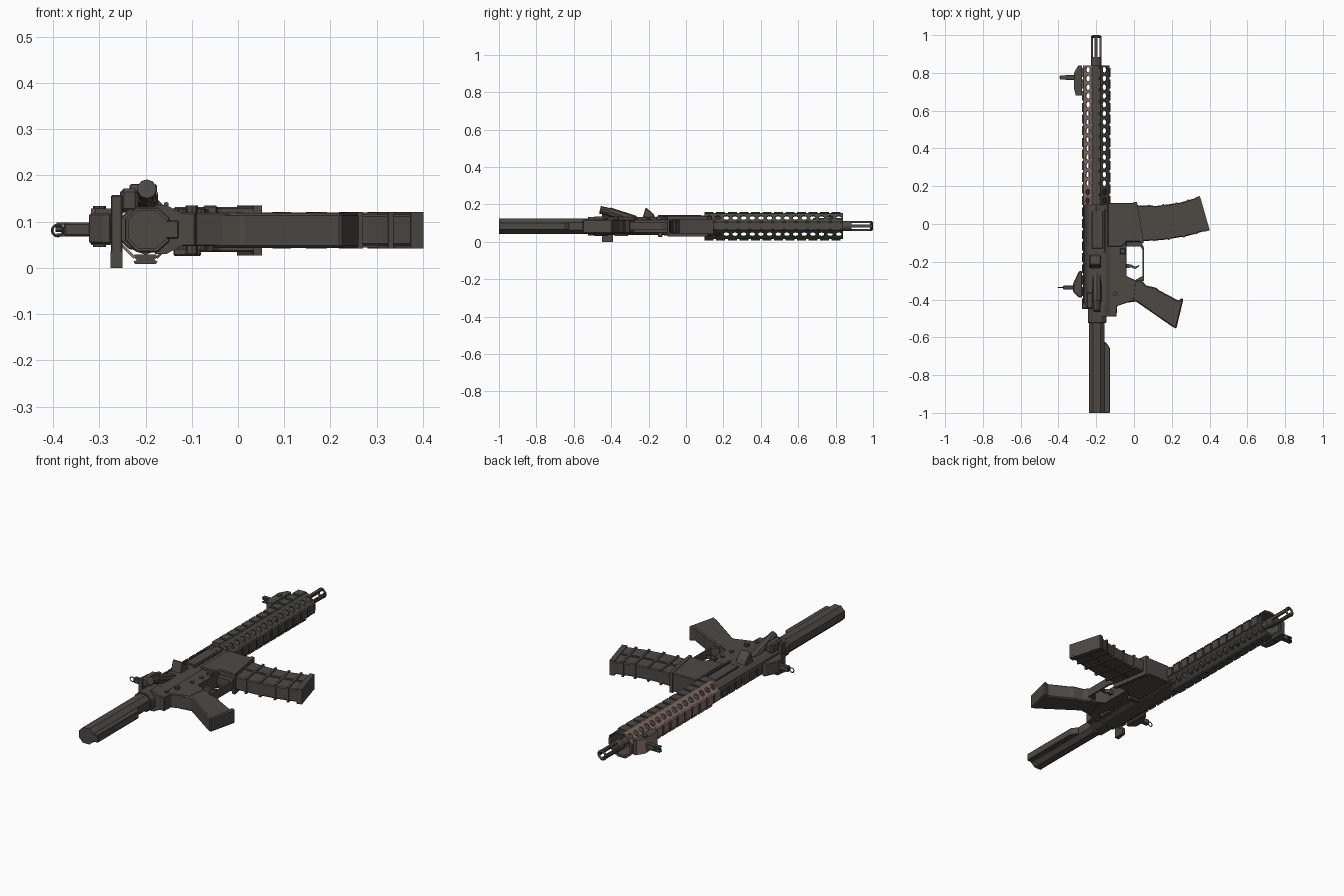
import bpy, bmesh
from math import sin, cos, pi
from mathutils import Vector, Matrix

cube = bpy.data.objects.get("Cube")
if cube:
    bpy.data.objects.remove(cube)


def material(name, rgb):
    m = bpy.data.materials.new(name)
    m.use_nodes = True
    m.diffuse_color = (*rgb, 1)
    m.node_tree.nodes["Principled BSDF"].inputs["Base Color"].default_value = (*rgb, 1)
    return m


GREY = material("dark warm grey", (0.075, 0.067, 0.059))
BROWN = material("dusty brown", (0.235, 0.165, 0.138))
GREEN = material("dark green grey", (0.06, 0.082, 0.055))
CX, CZ = -0.2, 0.084          # bore axis


def finish(name, bm, mat=GREY, bevel=0):
    bmesh.ops.recalc_face_normals(bm, faces=bm.faces)
    me = bpy.data.meshes.new(name)
    bm.to_mesh(me)
    bm.free()
    ob = bpy.data.objects.new(name, me)
    bpy.context.collection.objects.link(ob)
    me.materials.append(mat)
    if bevel:
        b = ob.modifiers.new("Bevel", 'BEVEL')
        b.width, b.segments, b.limit_method = bevel, 1, 'ANGLE'
    return ob


def tint_sides(ob):
    """Brown on faces turned to the sights, green on faces turned to the grip."""
    ob.data.materials.append(BROWN)
    ob.data.materials.append(GREEN)
    for p in ob.data.polygons:
        p.material_index = 1 if p.normal.x < -0.3 else 2 if p.normal.x > 0.3 else 0


def extrude(name, verts, direction, mat=GREY, bevel=0):
    bm = bmesh.new()
    face = bm.faces.new([bm.verts.new(v) for v in verts])
    new = bmesh.ops.extrude_face_region(bm, geom=[face], use_keep_orig=True)["geom"]
    bmesh.ops.translate(bm, vec=direction,
                        verts=[v for v in new if isinstance(v, bmesh.types.BMVert)])
    return finish(name, bm, mat, bevel)


def side(name, pts, z0, z1, bevel=0):
    """Side outline in x, y extruded through z."""
    return extrude(name, [(x, y, z0) for x, y in pts], (0, 0, z1 - z0), GREY, bevel)


def section(name, pts, y0, y1, bevel=0):
    """Cross-section in x, z extruded along y."""
    return extrude(name, [(x, y0, z) for x, z in pts], (0, y1 - y0, 0), GREY, bevel)


def box(name, x0, x1, y0, y1, z0, z1, bevel=0):
    return side(name, [(x0, y0), (x1, y0), (x1, y1), (x0, y1)], z0, z1, bevel)


def rod(name, a, b, r, n=10):
    a, b = Vector(a), Vector(b)
    bm = bmesh.new()
    turn = (b - a).to_track_quat('Z', 'Y').to_matrix().to_4x4()
    bmesh.ops.create_cone(bm, cap_ends=True, segments=n, radius1=r, radius2=r,
                          depth=(b - a).length, matrix=Matrix.Translation((a + b) / 2) @ turn)
    return finish(name, bm)


def ring(name, loc, major, minor):
    bpy.ops.mesh.primitive_torus_add(location=loc, rotation=(pi / 2, 0, 0), major_radius=major,
                                     minor_radius=minor, major_segments=12, minor_segments=4)
    bpy.context.object.name = name
    bpy.context.object.data.materials.append(GREY)


def radial(angle, t, y, n):
    """Point around the bore: t sideways, n outward."""
    return (CX + n * cos(angle) - t * sin(angle), y, CZ + n * sin(angle) + t * cos(angle))


def rail(name, angle, y0, y1):
    """Flat strip with a toothed, undercut accessory rail on it."""
    def strip(bm, ya, yb, pts):
        loops = [[bm.verts.new(radial(angle, t, y, n)) for t, n in pts] for y in (ya, yb)]
        for loop in loops:
            bm.faces.new(loop)
        for i in range(len(pts)):
            j = (i + 1) % len(pts)
            bm.faces.new((loops[0][i], loops[0][j], loops[1][j], loops[1][i]))
    bm = bmesh.new()
    strip(bm, y0, y1, [(-.024, .055), (.024, .055), (.024, .062), (.016, .069),
                       (-.016, .069), (-.024, .062)])
    count = round((y1 - y0) / 0.06)
    pitch = (y1 - y0) / count
    for i in range(count):
        ya = y0 + i * pitch
        strip(bm, ya, ya + pitch * 0.78, [(-.016, .066), (.016, .066), (.026, .070),
                                          (.022, .076), (-.022, .076), (-.026, .070)])
    return finish(name, bm)


def vented_wall(name, angle, y0, y1, cells, mat):
    """Diagonal wall with a row of octagonal vents."""
    bm = bmesh.new()
    hw, hy, dist = 0.027, (y1 - y0) / cells / 2, 0.061
    for c in range(cells):
        yc = y0 + (2 * c + 1) * hy
        outer, inner = [], []
        for k in range(8):
            u, v = cos(k * pi / 4), sin(k * pi / 4)
            outer.append(bm.verts.new(radial(angle, round(u) * hw, yc + round(v) * hy, dist)))
            inner.append(bm.verts.new(radial(angle, u * 0.016, yc + v * hy * 0.7, dist)))
        for k in range(8):
            j = (k + 1) % 8
            bm.faces.new((outer[k], outer[j], inner[j], inner[k]))
    bmesh.ops.remove_doubles(bm, verts=bm.verts, dist=1e-5)
    ob = finish(name, bm, mat)
    s = ob.modifiers.new("Thickness", 'SOLIDIFY')
    s.thickness, s.offset = 0.006, 0


# Handguard: four rails joined by four vented walls
for i, label in enumerate(("lower", "right", "upper", "left")):
    part = rail(f"handguard_{label}_rail", i * pi / 2, 0.1, 0.84)
    if label != "lower":
        tint_sides(part)
    vented_wall(f"handguard_wall_{i + 1}", pi / 4 + i * pi / 2, 0.1, 0.84, 16,
                BROWN if i in (1, 2) else GREY)
rail("receiver_rail", pi, -0.44, 0.1)

# Barrel, barrel nut, gas block and slotted muzzle
rod("barrel", (CX, 0.05, CZ), (CX, 0.87, CZ), 0.02, 12)
rod("barrel_nut", (CX, 0.06, CZ), (CX, 0.19, CZ), 0.056, 8)
box("gas_block", -0.24, -0.18, 0.55, 0.6, 0.064, 0.104)
rod("gas_tube", (-0.236, 0.1, CZ), (-0.236, 0.58, CZ), 0.006, 6)
rod("muzzle_collar", (CX, 0.84, CZ), (CX, 0.885, CZ), 0.027, 12)
for i in range(4):
    a = i * pi / 2
    extrude(f"muzzle_prong_{i + 1}", [radial(a, t, 0.88, n) for t, n in
            ((-.008, .017), (.008, .017), (.008, .027), (-.008, .027))], (0, 0.115, 0))
ring("muzzle_ring", (CX, 0.992, CZ), 0.02, 0.008)

# Upper receiver with port cover, deflector and forward plunger
section("upper_receiver", [(-.255, .06), (-.255, .108), (-.235, .128), (-.15, .132),
                           (-.125, .12), (-.125, .048), (-.15, .036), (-.235, .04)],
        -0.45, 0.11, bevel=0.003)
box("port_cover", -0.222, -0.165, -0.13, 0.07, 0.125, 0.137, bevel=0.002)
rod("cover_hinge", (-0.155, -0.15, 0.137), (-0.155, 0.08, 0.137), 0.006, 6)
extrude("case_deflector", [(-.235, -.235, .12), (-.235, -.16, .12), (-.235, -.175, .15),
                           (-.235, -.215, .184)], (0.06, 0, 0), bevel=0.004)
rod("plunger_housing", (CX + .003, -0.27, 0.115), (CX + .003, -0.41, 0.16), 0.024, 8)
rod("plunger_button", (CX + .003, -0.40, 0.157), (CX + .003, -0.46, 0.171), 0.021, 10)

# Charging handle
box("charging_handle", -0.275, -0.25, -0.45, -0.415, 0.012, 0.158, bevel=0.003)
side("charging_latch", [(-.276, -.45), (-.25, -.45), (-.25, -.39), (-.268, -.39)],
     0.0, 0.035)
box("plunger_lug", -0.255, -0.215, -0.45, -0.36, 0.12, 0.172, bevel=0.008)

# Lower receiver and flared magazine well
side("lower_receiver", [(-.16, -.49), (-.092, -.49), (-.09, -.435), (0, -.405), (.012, -.30),
                        (-.04, -.275), (-.04, -.10), (-.03, .10), (-.16, .10)],
     0.047, 0.12, bevel=0.003)
side("magazine_well", [(-.14, .112), (.005, .112), (.04, -.095), (-.04, -.095),
                       (-.06, -.12), (-.14, -.12)], 0.034, 0.132, bevel=0.004)
side("well_lip", [(-.002, .116), (.016, .116), (.052, -.1), (.034, -.1)], 0.027, 0.135)
rod("safety_lever_axle", (-0.1, -0.37, 0.03), (-0.1, -0.37, 0.135), 0.013, 8)
box("safety_lever", -0.11, -0.09, -0.37, -0.31, 0.03, 0.042)
for i, (x, y) in enumerate(((-.12, -.43), (-.125, .085), (-.08, -.27), (-.075, -.2))):
    rod(f"receiver_pin_{i + 1}", (x, y, 0.04), (x, y, 0.127), 0.011, 8)
box("magazine_release", -0.075, -0.045, -0.16, -0.13, 0.115, 0.135, bevel=0.003)
box("bolt_catch", -0.14, -0.08, -0.15, -0.125, 0.026, 0.05, bevel=0.003)

# Trigger and guard
side("trigger", [(-.045, -.235), (-.015, -.23), (.005, -.238), (.024, -.228), (.03, -.215),
                 (.02, -.22), (.004, -.226), (-.015, -.215), (-.045, -.21)], 0.074, 0.094)
side("trigger_guard", [(-.04, -.095), (.04, -.095), (.054, -.13), (.054, -.30), (.01, -.31),
                       (.01, -.295), (.044, -.275), (.044, -.135), (.034, -.12), (-.04, -.12)],
     0.062, 0.106)

# Pistol grip
side("pistol_grip", [(-.02, -.30), (.045, -.30), (.062, -.325), (.12, -.338), (.135, -.352),
                     (.235, -.405), (.25, -.392), (.262, -.396), (.224, -.555), (.20, -.542),
                     (.01, -.41), (-.06, -.42)], 0.043, 0.119, bevel=0.006)


# Curved magazine with raised bands
FRONT = [(0, .1), (.12, .096), (.24, .112), (.35, .144)]
BACK = [(.02, -.092), (.15, -.085), (.28, -.064), (.4, -.03)]


def along(pts, t):
    i = min(int(t * 3), 2)
    return Vector(pts[i]).lerp(Vector(pts[i + 1]), t * 3 - i)


side("magazine", FRONT + BACK[::-1], 0.048, 0.116, bevel=0.005)
for i, (t, w) in enumerate(((.22, .02), (.42, .02), (.62, .02), (.8, .02), (.95, .05))):
    a, b = t - w / 2, min(t + w, 1)
    f0, f1, b1, b0 = along(FRONT, a), along(FRONT, b), along(BACK, b), along(BACK, a)
    grow = (f0 - b0).normalized() * 0.004
    side(f"magazine_band_{i + 1}", [f0 + grow, f1 + grow, b1 - grow, b0 - grow], 0.042, 0.121)
for i, z in enumerate((0.044, 0.115)):
    side(f"magazine_spine_{i + 1}", [along(FRONT, t).lerp(along(BACK, t), .45) for t in (.1, .5, .9)]
         + [along(FRONT, t).lerp(along(BACK, t), .52) for t in (.9, .5, .1)], z, z + 0.005)

# Stock tube with ribbed rear brace, collar and receiver tang
TUBE = [(-.238, .064), (-.238, .102), (-.216, .124), (-.178, .124), (-.155, .104),
        (-.155, .062), (-.178, .042), (-.216, .042)]
section("stock_tube", TUBE, -1.0, -0.5)
section("stock_collar", [(CX + (x - CX) * 1.18, CZ + (z - CZ) * 1.2) for x, z in TUBE],
        -0.525, -0.44, bevel=0.003)
section("receiver_tang", [(-.18, .03), (-.155, .03), (-.095, .062), (-.095, .104),
                          (-.155, .136), (-.18, .136)], -0.49, -0.42)
side("stock_rib", [(-.17, -1), (-.128, -1), (-.128, -.655), (-.15, -.625), (-.17, -.625)],
     0.063, 0.103, bevel=0.003)

# Folding sights
side("rear_sight_base", [(-.274, -.39), (-.274, -.25), (-.292, -.25), (-.322, -.315),
                         (-.322, -.36), (-.29, -.39)], 0.052, 0.118, bevel=0.004)
box("rear_sight_post", -0.376, -0.315, -0.347, -0.325, 0.068, 0.098, bevel=0.004)
ring("rear_sight_ring", (-0.39, -0.336, CZ - .003), 0.012, 0.003)
tint_sides(side("front_sight_base", [(-.274, .84), (-.274, .68), (-.308, .68), (-.318, .72),
                                     (-.318, .80), (-.295, .84)], 0.05, 0.128))
box("front_sight_post", -0.365, -0.31, 0.762, 0.788, 0.068, 0.098, bevel=0.003)
rod("front_sight_pin", (-0.36, 0.775, CZ), (-0.395, 0.775, CZ), 0.006, 6)
for i, z in enumerate((0.068, 0.092)):
    box(f"front_sight_ear_{i + 1}", -0.393, -0.36, 0.765, 0.785, z, z + 0.006)
rod("front_sight_knob", (-0.3, 0.775, 0.045), (-0.3, 0.775, 0.134), 0.014, 8)
